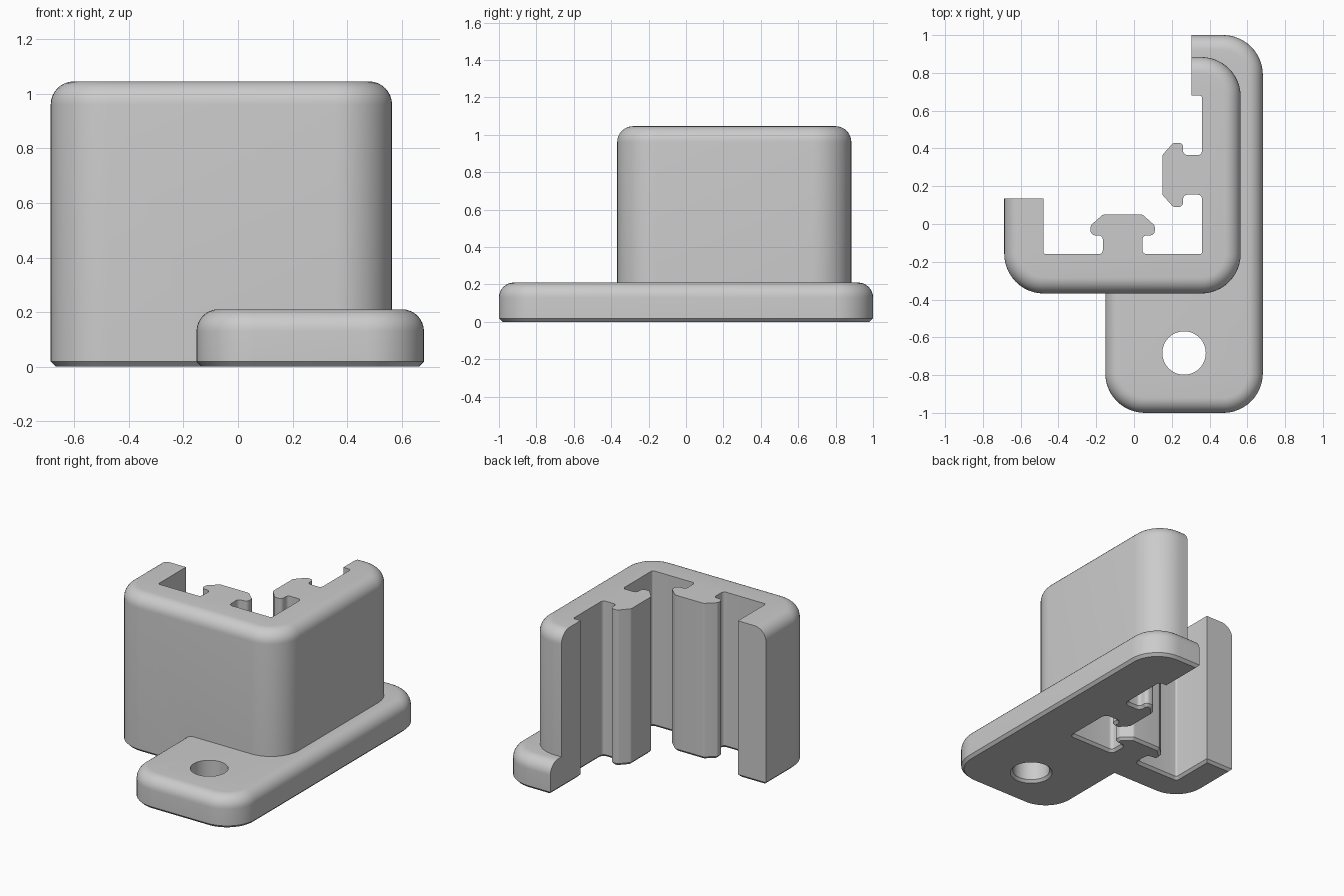
import bpy, bmesh, math
from mathutils import Vector

if "Cube" in bpy.data.objects:
    bpy.data.objects.remove(bpy.data.objects["Cube"])

grey = bpy.data.materials.new("light grey plastic")
grey.diffuse_color = (0.6, 0.6, 0.6, 1)
grey.use_nodes = True
grey.node_tree.nodes["Principled BSDF"].inputs["Base Color"].default_value = grey.diffuse_color


def loft(name, rings):
    """Solid from stacked (points, z) rings of equal length, counter-clockwise."""
    bm = bmesh.new()
    rows = [[bm.verts.new((p[0], p[1], z)) for p in pts] for pts, z in rings]
    n = len(rows[0])
    for a, b in zip(rows, rows[1:]):
        for i in range(n):
            j = (i + 1) % n
            bm.faces.new((a[i], a[j], b[j], b[i]))
    bm.faces.new(rows[0][::-1])
    bm.faces.new(rows[-1])
    mesh = bpy.data.meshes.new(name)
    bm.to_mesh(mesh)
    bm.free()
    mesh.materials.append(grey)
    obj = bpy.data.objects.new(name, mesh)
    bpy.context.collection.objects.link(obj)
    return obj


def arc_rect(x0, x1, y0, y1, r, inset=0, steps=12):
    """Rounded rectangle; insetting it shrinks the corner arcs."""
    pts = []
    centres = [(x1 - r, y1 - r), (x0 + r, y1 - r), (x0 + r, y0 + r), (x1 - r, y0 + r)]
    for q, (cx, cy) in enumerate(centres):
        for k in range(steps + 1):
            a = math.pi / 2 * (q + k / steps)
            pts.append((cx + (r - inset) * math.cos(a), cy + (r - inset) * math.sin(a)))
    return pts


def soft_block(name, bounds, height, r, fillet, chamfer=0.018):
    """Rounded block with a filleted top and a chamfered foot."""
    rings = [(arc_rect(*bounds, r, chamfer), 0), (arc_rect(*bounds, r), chamfer)]
    for k in range(9):
        a = math.pi / 2 * k / 8
        rings.append((arc_rect(*bounds, r, fillet * (1 - math.cos(a))),
                      height - fillet + fillet * math.sin(a)))
    return loft(name, rings)


def round_corners(corners, steps=5):
    """Replace every (x, y, radius) corner by an arc."""
    out = []
    n = len(corners)
    for i, (x, y, r) in enumerate(corners):
        p = Vector((x, y))
        if r == 0:
            out.append(p)
            continue
        u = (Vector(corners[i - 1][:2]) - p).normalized()
        v = (Vector(corners[(i + 1) % n][:2]) - p).normalized()
        half = u.angle(v) / 2
        c = p + (u + v).normalized() * (r / math.sin(half))
        a = p + u * (r / math.tan(half)) - c
        b = p + v * (r / math.tan(half)) - c
        for k in range(steps + 1):
            out.append(c + a.lerp(b, k / steps).normalized() * r)
    return out


def offset(pts, d):
    """Mitred outward offset of a counter-clockwise outline."""
    out = []
    for i, p in enumerate(pts):
        e = (p - pts[i - 1]).normalized()
        f = (pts[(i + 1) % len(pts)] - p).normalized()
        m, k = Vector((e.y, -e.x)), Vector((f.y, -f.x))
        out.append(p + (m + k) * (d / (1 + m.dot(k))))
    return out


def cutter(name, pts, chamfer=0.017):
    flared = offset(pts, chamfer)
    obj = loft(name, [(flared, -0.2), (flared, -0.001), (pts, chamfer), (pts, 1.5)])
    obj.hide_render = True
    return obj


def combine(target, tool, operation):
    """Boolean two solids, moving on to the next solver if one gives no result."""
    before = len(target.data.polygons)
    for solver in ('MANIFOLD', 'EXACT', 'FLOAT'):
        mod = target.modifiers.new("combine", 'BOOLEAN')
        mod.object, mod.operation, mod.solver = tool, operation, solver
        bpy.context.view_layer.update()
        deps = bpy.context.evaluated_depsgraph_get()
        mesh = bpy.data.meshes.new_from_object(target.evaluated_get(deps))
        target.modifiers.remove(mod)
        if len(mesh.polygons) > 50 and len(mesh.polygons) != before:
            target.data = mesh
            break
    bpy.data.objects.remove(tool)


# L-shaped sleeve and mounting plate
bracket = soft_block("corner_bracket", (-0.687, 0.565, -0.368, 0.884), 1.046, 0.21, 0.085)
plate = soft_block("mounting_plate", (-0.152, 0.682, -1, 1), 0.21, 0.21, 0.08)

# Cavity outline, with a T-shaped rail standing on each inner wall
half = [(-0.105, 0, 0.022), (-0.105, 0.1, 0.022), (-0.17, 0.1, 0.024),
        (-0.17, 0.152, 0.024), (-0.105, 0.21, 0.024)]
rail = half + [(-u, v, r) for u, v, r in reversed(half)]
outline = [(-2, 0.135, 0), (-0.48, 0.135, 0), (-0.48, -0.16, 0.012)]
outline += [(-0.06 + u, -0.16 + v, r) for u, v, r in rail]
outline += [(0.36, -0.16, 0.012)]
outline += [(0.36 - v, 0.26 + u, r) for u, v, r in rail]
outline += [(0.36, 0.68, 0.012), (0.305, 0.68, 0), (0.305, 2, 0), (-2, 2, 0)]
cavity = cutter("cavity_cutter", round_corners(outline))

# Screw hole
hole = cutter("screw_hole_cutter", [
    Vector((0.265 + 0.115 * math.cos(t * math.pi / 24), -0.683 + 0.115 * math.sin(t * math.pi / 24)))
    for t in range(48)])

# Combine into one solid
combine(bracket, plate, 'UNION')
combine(bracket, cavity, 'DIFFERENCE')
combine(bracket, hole, 'DIFFERENCE')

bpy.context.view_layer.objects.active = bracket
bracket.select_set(True)
bpy.ops.object.shade_smooth_by_angle(angle=math.radians(30))
